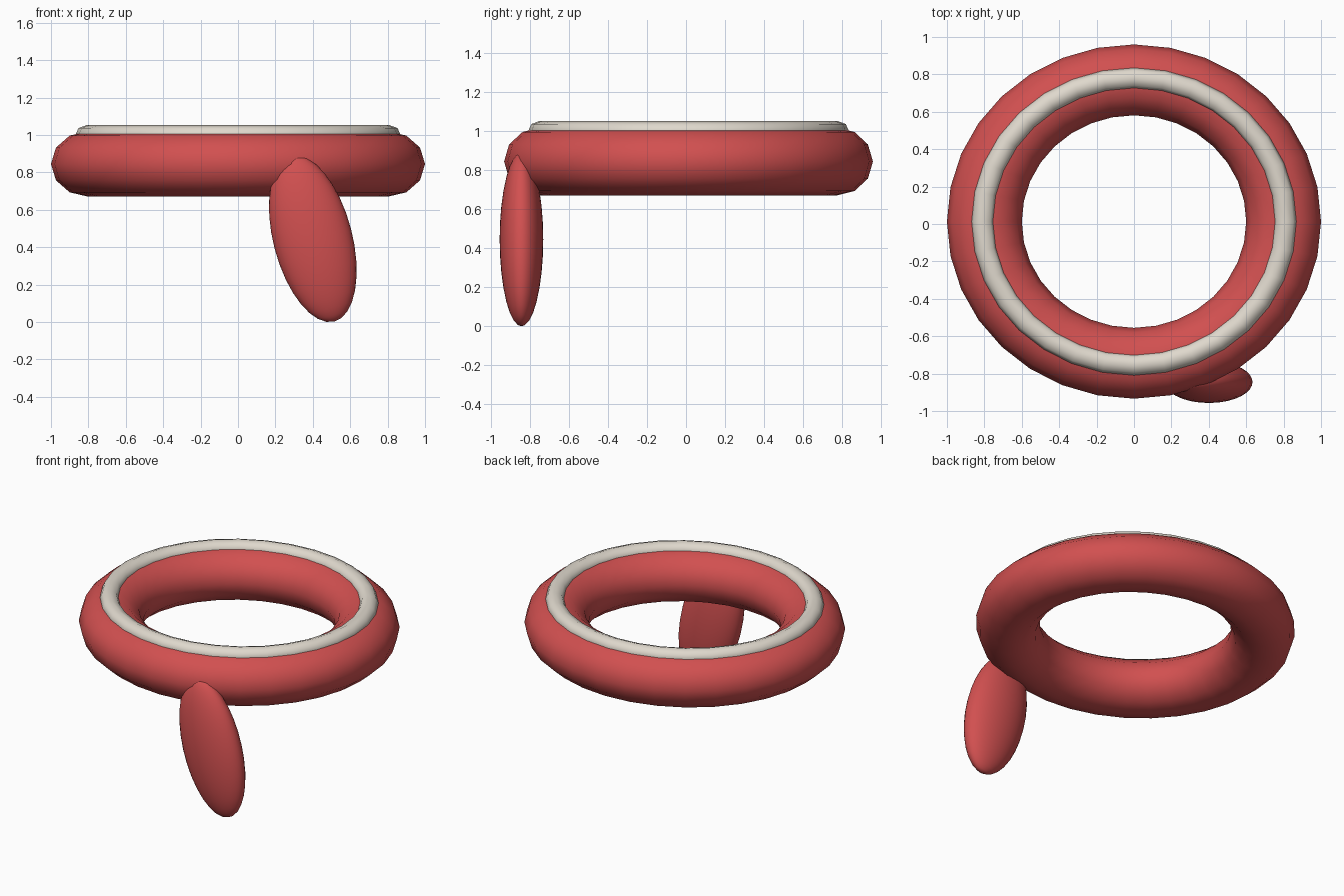
import bpy
from math import radians

cube = bpy.data.objects.get("Cube")
if cube:
    bpy.data.objects.remove(cube, do_unlink=True)


def make_material(name, rgb):
    mat = bpy.data.materials.new(name)
    mat.use_nodes = True
    mat.diffuse_color = (*rgb, 1)
    mat.node_tree.nodes["Principled BSDF"].inputs["Base Color"].default_value = (*rgb, 1)
    return mat


def finish(name, mat, scale):
    obj = bpy.context.object
    obj.name = name
    obj.scale = scale
    obj.data.materials.append(mat)
    bpy.ops.object.shade_smooth()
    return obj


def add_ring(name, mat, z, major, minor, sides):
    bpy.ops.mesh.primitive_torus_add(
        location=(0, 0.013, z), major_radius=major, minor_radius=minor,
        major_segments=32, minor_segments=sides)
    return finish(name, mat, (1, 0.947, 0.875))


red = make_material("coral red", (0.64, 0.08, 0.08))
cream = make_material("cream", (0.74, 0.69, 0.61))

# Thick ring with a thin cream band set into its top
add_ring("ring_body", red, 0.845, 0.8, 0.2, 12)
add_ring("top_band", cream, 1.0, 0.81, 0.06, 8)

# Flattened oval tab hanging from the front, leaning to the left
bpy.ops.mesh.primitive_uv_sphere_add(
    segments=32, ring_count=16, radius=1, location=(0.4, -0.845, 0.445),
    rotation=(0, radians(-14.6), 0))
finish("hanging_tab", red, (0.211, 0.112, 0.457))
